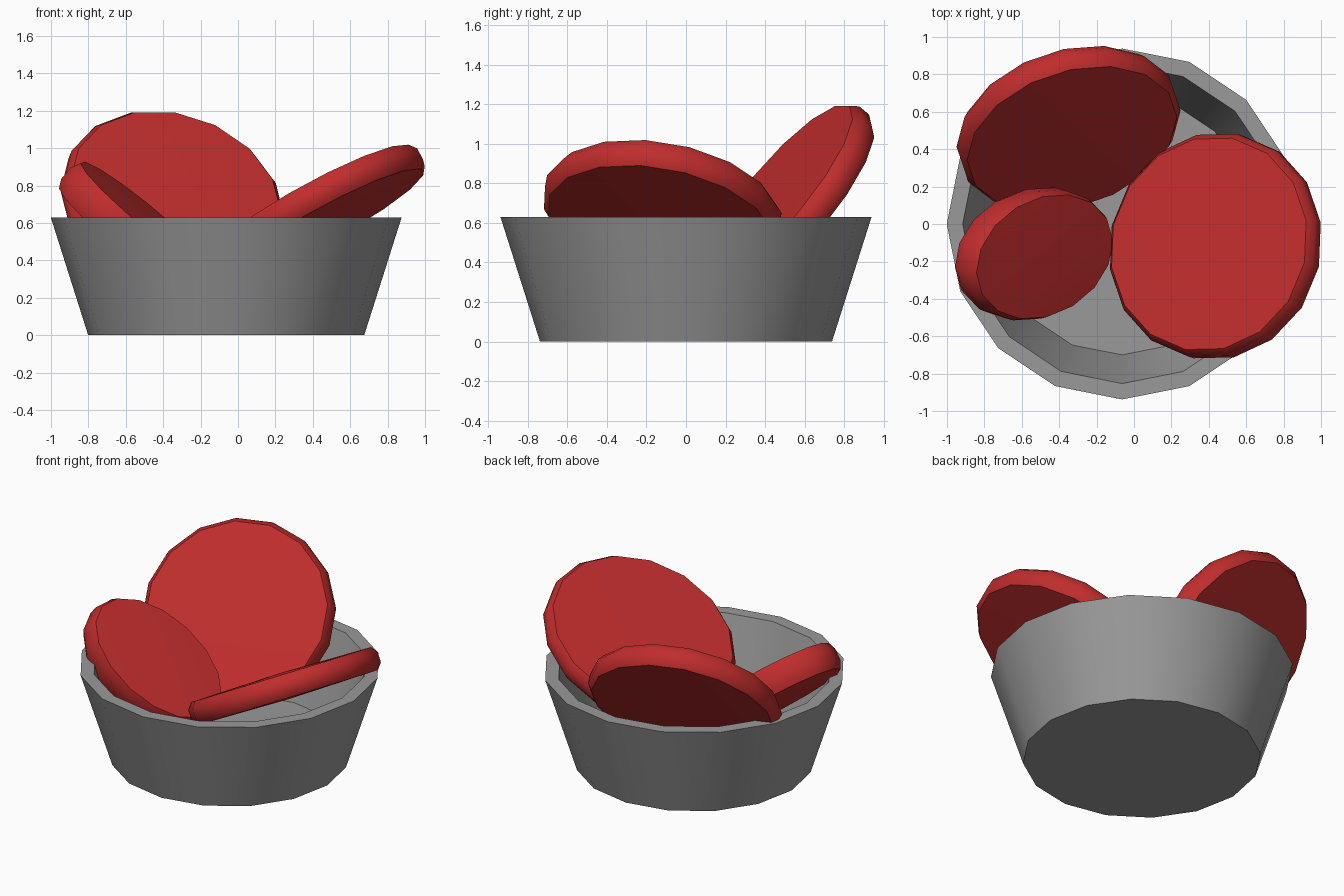
import bpy, bmesh, math
from mathutils import Vector, Matrix

if "Cube" in bpy.data.objects:
    bpy.data.objects.remove(bpy.data.objects["Cube"])

SIDES = 16


def material(name, color):
    mat = bpy.data.materials.new(name)
    mat.diffuse_color = (*color, 1)
    mat.use_nodes = True
    mat.node_tree.nodes["Principled BSDF"].inputs["Base Color"].default_value = mat.diffuse_color
    return mat


red = material("red", (0.53, 0.026, 0.026))
dark_grey = material("dark_grey", (0.32, 0.32, 0.32))


def lathe(name, profile, mat, spin=0.0, sharp_rings=(), matrix=None):
    """Revolve (radius, z) points around z; zero radius closes to a single point."""
    bm = bmesh.new()
    rings = []
    for r, z in profile:
        if r == 0:
            rings.append([bm.verts.new((0, 0, z))])
        else:
            angles = [spin + 2 * math.pi * i / SIDES for i in range(SIDES)]
            rings.append([bm.verts.new((r * math.cos(a), r * math.sin(a), z)) for a in angles])
    for low, high in zip(rings, rings[1:]):
        for i in range(SIDES):
            j = (i + 1) % SIDES
            quad = [low[i % len(low)], low[j % len(low)], high[j % len(high)], high[i % len(high)]]
            bm.faces.new(list(dict.fromkeys(quad)))
    for f in bm.faces:
        f.smooth = True
    for k in sharp_rings:
        for i in range(SIDES):
            bm.edges.get((rings[k][i], rings[k][(i + 1) % SIDES])).smooth = False
    if matrix:
        bm.transform(matrix)
    bmesh.ops.recalc_face_normals(bm, faces=bm.faces[:])
    mesh = bpy.data.meshes.new(name)
    bm.to_mesh(mesh)
    bm.free()
    mesh.materials.append(mat)
    obj = bpy.data.objects.new(name, mesh)
    bpy.context.collection.objects.link(obj)
    return obj


def disc(name, centre, normal, rx, ry, half, turn=0.0, spin=0.0):
    """Round-edged slice; local x points up the slope, turn rotates the oval in its plane."""
    zaxis = Vector(normal).normalized()
    xaxis = (Vector((0, 0, 1)) - zaxis * zaxis.z).normalized()
    yaxis = zaxis.cross(xaxis)
    frame = Matrix((xaxis, yaxis, zaxis)).transposed().to_4x4()
    m = (Matrix.Translation(centre) @ frame @ Matrix.Rotation(turn, 4, 'Z')
         @ Matrix.Diagonal((rx, ry, half, 1)))
    profile = [(0, -1.15), (0.95, -1), (1, -0.45), (1, 0.45), (0.95, 1), (0, 1.15)]
    return lathe(name, profile, red, spin, (1, 4), m)


# Open tapered bowl with thick wall and floor
bowl = lathe("bowl", [(0, 0), (0.738, 0), (0.938, 0.63), (0.853, 0.63), (0.70, 0.10), (0, 0.10)],
             dark_grey, sharp_rings=(1, 2, 3, 4))
bowl.location = (-0.063, 0, 0)

# Three leaning slices
disc("right_slice", (0.435, -0.118, 0.66), (-0.47, 0.16, 0.87), 0.63, 0.61, 0.074,
     spin=math.radians(7))
disc("back_slice", (-0.35, 0.51, 0.70), (0.25, -0.74, 0.62), 0.61, 0.61, 0.074,
     spin=math.pi / SIDES)
disc("small_slice", (-0.535, -0.16, 0.56), (0.64, -0.17, 0.75), 0.50, 0.35, 0.09,
     turn=math.radians(22))
